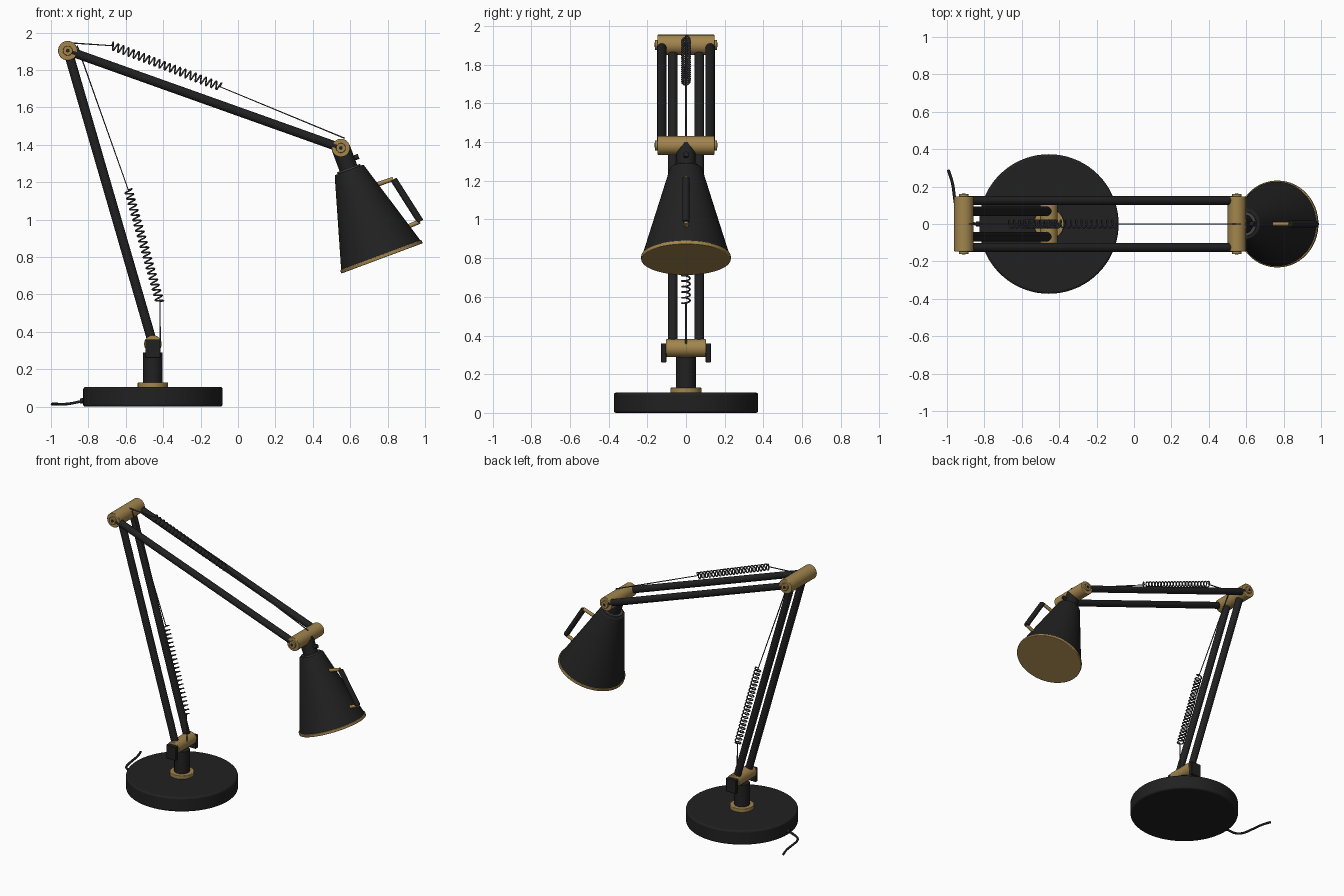
import bpy, bmesh, math
from mathutils import Vector

cube = bpy.data.objects.get("Cube")
if cube:
    bpy.data.objects.remove(cube, do_unlink=True)


def material(name, colour, rough):
    m = bpy.data.materials.new(name)
    m.use_nodes = True
    m.diffuse_color = (*colour, 1)
    m.node_tree.nodes["Principled BSDF"].inputs["Base Color"].default_value = (*colour, 1)
    m.node_tree.nodes["Principled BSDF"].inputs["Roughness"].default_value = rough
    return m


BLACK = material("black paint", (0.015, 0.015, 0.015), 0.5)
BRASS = material("brass", (0.36, 0.235, 0.075), 0.4)
STEEL = material("dark steel", (0.06, 0.06, 0.065), 0.4)


def finish(name, bm, mat, bevel=0):
    mesh = bpy.data.meshes.new(name)
    bm.to_mesh(mesh)
    bm.free()
    mesh.materials.append(mat)
    mesh.shade_smooth()
    mesh.set_sharp_from_angle(angle=math.radians(35))
    ob = bpy.data.objects.new(name, mesh)
    bpy.context.collection.objects.link(ob)
    if bevel:
        mod = ob.modifiers.new("Bevel", 'BEVEL')
        mod.width, mod.segments, mod.limit_method = bevel, 3, 'ANGLE'
    return ob


def rod(name, start, end, r, mat, r_end=None, sides=32, bevel=0):
    """Cylinder or cone between two points."""
    a, b = Vector(start), Vector(end)
    bm = bmesh.new()
    bmesh.ops.create_cone(bm, cap_ends=True, segments=sides, radius1=r,
                          radius2=r if r_end is None else r_end, depth=(b - a).length)
    ob = finish(name, bm, mat, bevel)
    ob.location = (a + b) / 2
    ob.rotation_euler = (b - a).to_track_quat('Z', 'Y').to_euler()
    return ob


def box(name, centre, size, mat, bevel=0):
    bm = bmesh.new()
    bmesh.ops.create_cube(bm, size=1)
    bmesh.ops.scale(bm, vec=size, verts=bm.verts)
    ob = finish(name, bm, mat, bevel)
    ob.location = centre
    return ob


def wire(name, points, r, mat, kind='POLY'):
    cu = bpy.data.curves.new(name, 'CURVE')
    cu.dimensions = '3D'
    cu.bevel_depth, cu.bevel_resolution, cu.use_fill_caps = r, 1, True
    sp = cu.splines.new(kind)
    sp.points.add(len(points) - 1)
    for p, co in zip(sp.points, points):
        p.co = (*co, 1)
    if kind == 'NURBS':
        sp.use_endpoint_u, sp.order_u = True, 3
    cu.materials.append(mat)
    ob = bpy.data.objects.new(name, cu)
    bpy.context.collection.objects.link(ob)


def tension_spring(name, anchor, top, bottom, end, turns=21, steps=12):
    """Straight wire, helical coil and straight wire again."""
    a, b = Vector(top), Vector(bottom)
    axis = (b - a).normalized()
    side = Vector((0, 1, 0))
    up = axis.cross(side)
    pts = []
    for i in range(turns * steps + 1):
        t = math.tau * i / steps
        pts.append(a.lerp(b, i / (turns * steps)) + 0.021 * (math.cos(t) * up + math.sin(t) * side))
    wire(name + "_coil", pts, 0.0045, STEEL)
    wire(name + "_top_wire", [Vector(anchor), a, pts[0]], 0.004, STEEL)
    wire(name + "_bottom_wire", [pts[-1], b, Vector(end)], 0.004, STEEL)


def hinge(name, x, z, r):
    """Brass cross barrel with a bolt at each end."""
    rod(name + "_barrel", (x, -0.147, z), (x, 0.147, z), r, BRASS, sides=40, bevel=0.004)
    for s, label in ((1, "back"), (-1, "front")):
        rod(f"{name}_{label}_bolt", (x, s * 0.14, z), (x, s * 0.161, z), 0.026, BRASS, bevel=0.003)
        rod(f"{name}_{label}_bolt_socket", (x, s * 0.155, z), (x, s * 0.163, z), 0.011, BLACK, sides=6)


# Base, collar and post
BX = -0.455
rod("base", (BX, 0, 0), (BX, 0, 0.105), 0.373, BLACK, sides=72, bevel=0.012)
rod("post_collar", (BX, 0, 0.1), (BX, 0, 0.13), 0.081, BRASS, sides=40, bevel=0.004)
rod("post", (BX, 0, 0.12), (BX, 0, 0.29), 0.052, BLACK)
rod("lower_barrel", (BX, -0.103, 0.335), (BX, 0.103, 0.335), 0.047, BRASS, bevel=0.004)
for s, label in ((1, "back"), (-1, "front")):
    box(f"{label}_post_plate", (BX, s * 0.115, 0.31), (0.08, 0.027, 0.1), BLACK, 0.004)

# Elbow and head hinges
elbow = (-0.91, 1.903)
head = (0.55, 1.383)
hinge("elbow", *elbow, 0.052)
hinge("head_hinge", *head, 0.049)

# Paired arms
for s, label in ((1, "back"), (-1, "front")):
    rod(f"{label}_lower_arm", (BX, s * 0.068, 0.335), (elbow[0], s * 0.068, elbow[1]), 0.025, BLACK)
    rod(f"{label}_upper_arm", (elbow[0], s * 0.125, elbow[1]), (head[0], s * 0.125, head[1]), 0.024, BLACK)

# Tension springs
tension_spring("lower_spring", (-0.86, 0, 1.93), (-0.587, 0, 1.16), (-0.418, 0, 0.56), (-0.415, 0, 0.34))
tension_spring("upper_spring", (-0.9, 0, 1.945), (-0.675, 0, 1.93), (-0.095, 0, 1.71), (0.57, 0, 1.435))

# Lamp head, laid out along its tilted axis
down = Vector((0.349, 0, -0.937)).normalized()
out = Vector((-down.z, 0, down.x))
pivot = Vector((head[0], 0, head[1]))


def on_head(along, across=0.0):
    return pivot + down * along + out * across


rod("neck", on_head(0), on_head(0.14), 0.05, BLACK)
rod("neck_ring", on_head(0.115), on_head(0.132), 0.066, STEEL)
rod("neck_switch", on_head(0.075, 0.04), on_head(0.075, 0.073), 0.014, BLACK, sides=20)
rod("shade", on_head(0.125), on_head(0.618), 0.082, BLACK, 0.228, sides=64, bevel=0.006)
rod("shade_rim", on_head(0.61), on_head(0.63), 0.232, BRASS, sides=64, bevel=0.004)

# Handle on the shade
grip_top, grip_end = Vector((0.832, 0, 1.215)), Vector((0.975, 0, 0.99))
rod("handle_grip", grip_top, grip_end, 0.018, BLACK, sides=20, bevel=0.004)
for name, foot, tip in (("upper", (0.735, 0, 1.185), (0.83, 0, 1.217)),
                        ("lower", (0.89, 0, 0.955), (0.972, 0, 0.99))):
    rod(f"{name}_handle_strut", foot, tip, 0.012, BRASS, sides=16)

# Power cable
rod("cable_sleeve", (-0.8, 0, 0.034), (-0.845, 0, 0.03), 0.014, BLACK, sides=16)
wire("power_cable", [(-0.82, 0, 0.033), (-0.89, 0, 0.016), (-0.945, 0.04, 0.012), (-0.96, 0.14, 0.013),
                     (-0.97, 0.23, 0.014), (-0.994, 0.29, 0.014)], 0.008, BLACK, 'NURBS')
